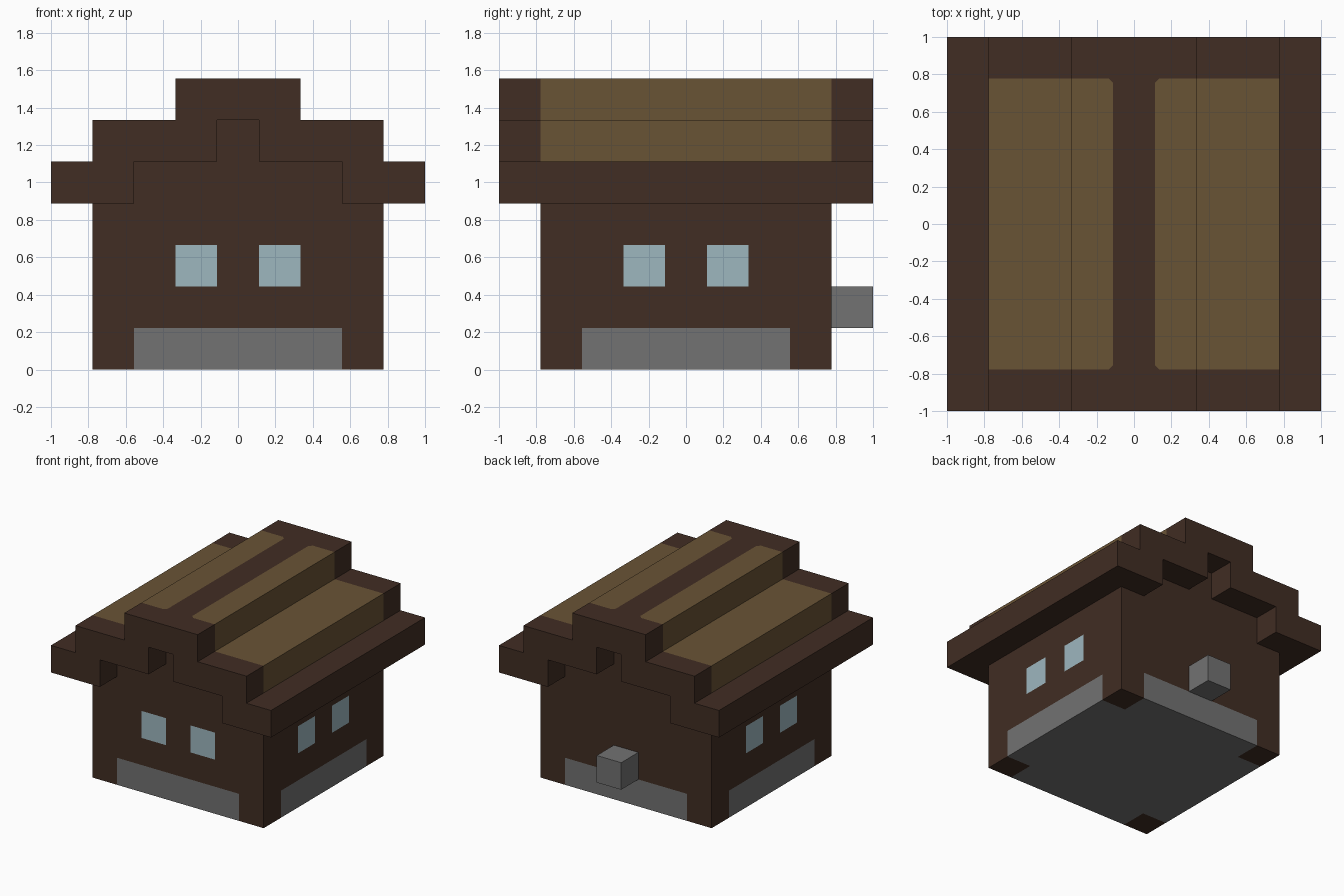
import bpy
import bmesh
from mathutils import Vector

if "Cube" in bpy.data.objects:
    bpy.data.objects.remove(bpy.data.objects["Cube"], do_unlink=True)

U = 2 / 9            # one block of the building grid
WALL = 3.5 * U       # half width of the walls


def material(name, rgb):
    lin = [((c / 255 + 0.055) / 1.055) ** 2.4 for c in rgb]
    mat = bpy.data.materials.new(name)
    mat.use_nodes = True
    mat.diffuse_color = (*lin, 1)
    mat.node_tree.nodes["Principled BSDF"].inputs["Base Color"].default_value = (*lin, 1)
    return mat


timber = material("dark timber", (65, 45, 35))
thatch = material("tan thatch", (105, 83, 53))
stone = material("grey stone", (114, 114, 114))
glass = material("pale glass", (157, 183, 191))


def finish(bm, name, mats):
    bmesh.ops.recalc_face_normals(bm, faces=bm.faces)
    mesh = bpy.data.meshes.new(name)
    bm.to_mesh(mesh)
    bm.free()
    obj = bpy.data.objects.new(name, mesh)
    for mat in mats:
        mesh.materials.append(mat)
    bpy.context.collection.objects.link(obj)


def add_box(bm, low, high):
    low, high = Vector(low), Vector(high)
    verts = bmesh.ops.create_cube(bm, size=1)["verts"]
    bmesh.ops.scale(bm, vec=high - low, verts=verts)
    bmesh.ops.translate(bm, vec=(low + high) / 2, verts=verts)


def cut(bm, point, normal, faces=None):
    faces = list(bm.faces) if faces is None else faces
    geom = set(faces)
    for f in faces:
        geom.update(f.edges, f.verts)
    bmesh.ops.bisect_plane(bm, geom=list(geom), plane_co=point, plane_no=normal, dist=1e-5)


# Walls: a box cut on the block grid, coloured by position
bm = bmesh.new()
add_box(bm, (-WALL, -WALL, 0), (WALL, WALL, 4 * U))
for step in (0.5, 1.5, 2.5):
    for s in (-1, 1):
        cut(bm, (s * step * U, 0, 0), (1, 0, 0))
        cut(bm, (0, s * step * U, 0), (0, 1, 0))
for step in (1, 2, 3):
    cut(bm, (0, 0, step * U), (0, 0, 1))
bmesh.ops.recalc_face_normals(bm, faces=bm.faces)
for f in bm.faces:
    c, n = f.calc_center_median() / U, f.normal
    if abs(n.z) > 0.5:
        corner = min(abs(c.x), abs(c.y)) > 2.5
        f.material_index = 1 if c.z < 1 and not corner else 0
        continue
    along = abs(c.y) if abs(n.x) > 0.5 else abs(c.x)
    if c.z < 1 and along < 2.5:                                # stone footing
        f.material_index = 1
    elif 2 < c.z < 3 and 0.5 < along < 1.5 and n.y < 0.5:      # windows, none at back
        f.material_index = 2
finish(bm, "walls", [timber, stone, glass])

# Stepped gable filling the space under the roof
bm = bmesh.new()
add_box(bm, (-2.5 * U, -WALL, 4 * U), (2.5 * U, WALL, 5 * U))
add_box(bm, (-0.5 * U, -WALL, 5 * U), (0.5 * U, WALL, 6 * U))
finish(bm, "gable", [timber])

# Stepped roof: half profile mirrored and extruded front to back
half = [(0.5, 6), (0.5, 5), (2.5, 5), (2.5, 4), (4.5, 4),
        (4.5, 5), (3.5, 5), (3.5, 6), (1.5, 6), (1.5, 7)]
outline = half + [(-x, z) for x, z in reversed(half)]
bm = bmesh.new()
cap = bm.faces.new([bm.verts.new((x * U, -1, z * U)) for x, z in outline])
new = bmesh.ops.extrude_face_region(bm, geom=[cap], use_keep_orig=True)["geom"]
bmesh.ops.translate(bm, vec=(0, 2, 0), verts=[v for v in new if isinstance(v, bmesh.types.BMVert)])
bmesh.ops.recalc_face_normals(bm, faces=bm.faces)


def ridge_faces():
    return [f for f in bm.faces if f.normal.z > 0.5 and f.calc_center_median().z > 6.5 * U]


# Cut the thatch panels, with clipped corners beside the ridge
CLIP = 0.025
for s in (-1, 1):
    sides = [f for f in bm.faces if abs(f.normal.y) < 0.5]
    cut(bm, (0, s * WALL, 0), (0, 1, 0), sides)
for s in (-1, 1):
    cut(bm, (s * 0.5 * U, 0, 0), (1, 0, 0), ridge_faces())
for sx in (-1, 1):
    for sy in (-1, 1):
        near = [f for f in ridge_faces()
                if abs(f.calc_center_median().y) < WALL and f.calc_center_median().x * sx > 0.5 * U]
        cut(bm, (sx * (0.5 * U + CLIP), sy * WALL, 0), (sx, -sy, 0), near)
for f in bm.faces:
    c, n = f.calc_center_median(), f.normal
    x, y = abs(c.x), abs(c.y)
    if y > WALL or abs(n.y) > 0.5:
        continue
    top = n.z > 0.5 and 0.5 * U < x < WALL and y - x < WALL - 0.5 * U - CLIP
    riser = abs(n.x) > 0.5 and x > U and c.z > 5 * U
    f.material_index = 1 if top or riser else 0
finish(bm, "roof", [timber, thatch])

# Stone block on the back wall
bm = bmesh.new()
add_box(bm, (-0.5 * U, WALL, U), (0.5 * U, 1, 2 * U))
finish(bm, "back_block", [stone])
